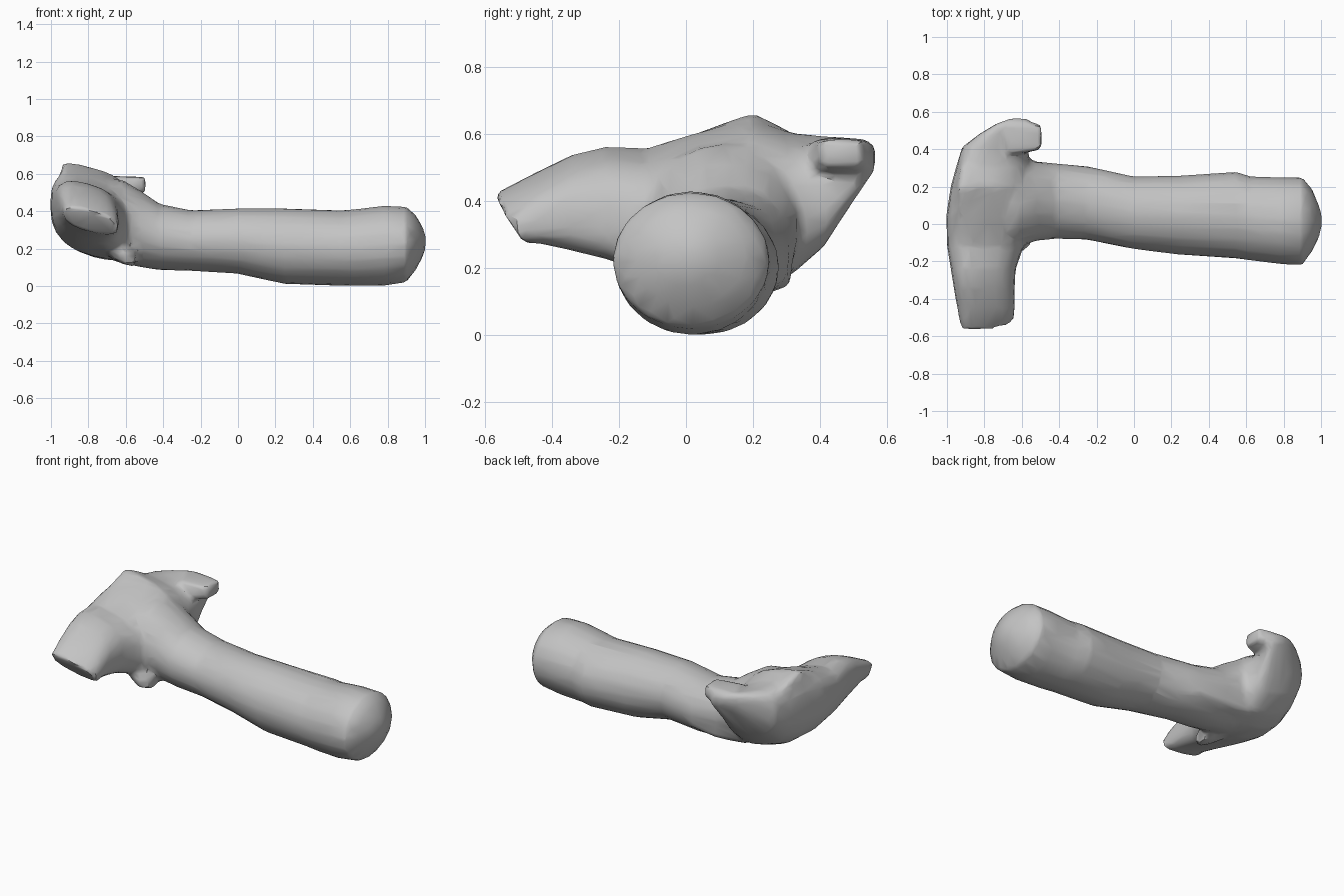
import bpy, bmesh, math

cube = bpy.data.objects.get("Cube")
if cube:
    bpy.data.objects.remove(cube, do_unlink=True)

grey = bpy.data.materials.new("plain grey")
grey.use_nodes = True
colour = (0.55, 0.55, 0.55, 1)
grey.diffuse_color = colour
grey.node_tree.nodes["Principled BSDF"].inputs["Base Color"].default_value = colour


def loft(name, sections, place, power, sides=20):
    """Skin rounded sections (station, a0, a1, b0, b1) and cap both ends."""
    bm = bmesh.new()
    rings = []
    for station, a0, a1, b0, b1 in sections:
        ring = []
        for i in range(sides):
            t = math.tau * i / sides
            c, s = math.cos(t), math.sin(t)
            a = math.copysign(abs(c) ** power, c) * (a1 - a0) / 2
            b = math.copysign(abs(s) ** power, s) * (b1 - b0) / 2
            ring.append(bm.verts.new(place(station, (a0 + a1) / 2, a, (b0 + b1) / 2, b)))
        rings.append(ring)
    for r, q in zip(rings, rings[1:]):
        for i in range(sides):
            j = (i + 1) % sides
            bm.faces.new((r[i], r[j], q[j], q[i]))
    bm.faces.new(rings[0])
    bm.faces.new(rings[-1])
    bmesh.ops.recalc_face_normals(bm, faces=bm.faces)
    mesh = bpy.data.meshes.new(name)
    bm.to_mesh(mesh)
    bm.free()
    mesh.materials.append(grey)
    obj = bpy.data.objects.new(name, mesh)
    bpy.context.collection.objects.link(obj)
    return obj


def along_x(x, cy, a, cz, b):
    return (x, cy + a, cz + b)


# Head sections slant down towards the handle; the striking end tilts
def along_head(y, cx, a, cz, b):
    tilt = 0.12 * a - 0.7 * b if y < -.5 else 0
    return (cx + a, y + tilt, cz + b - 0.27 * a)


# Handle: x, then y range and z range
handle = loft("handle", [
    (-.78, -.18, .38, .18, .57),
    (-.62, -.12, .36, .12, .57),
    (-.52, -.09, .335, .10, .51),
    (-.42, -.08, .325, .085, .44),
    (-.25, -.085, .31, .08, .405),
    (0, -.135, .255, .065, .415),
    (.25, -.165, .26, .01, .415),
    (.55, -.185, .28, 0, .405),
    (.62, -.195, .255, 0, .41),
    (.78, -.215, .25, 0, .43),
    (.90, -.22, .25, .02, .425),
    (.95, -.15, .19, .085, .38),
    (.985, -.08, .11, .15, .32),
    (1.003, -.02, .06, .2, .27),
], along_x, 1.0)

# Head: y, then x range and z range
head = loft("head", [
    (-.525, -.93, -.64, .285, .405),
    (-.45, -.945, -.637, .29, .47),
    (-.34, -.965, -.637, .265, .525),
    (-.24, -.98, -.632, .24, .55),
    (-.12, -1.0, -.59, .205, .54),
    (.04, -1.005, -.55, .16, .59),
    (.2, -.98, -.54, .15, .63),
    (.31, -.95, -.55, .19, .59),
    (.41, -.92, -.57, .275, .58),
    (.48, -.83, -.57, .38, .58),
    (.535, -.74, -.56, .46, .58),
    (.565, -.66, -.56, .50, .56),
], along_head, 0.75)

# Pointed ridge along the outer top edge of the head
crest = loft("crest", [
    (-.08, -.95, -.72, .46, .54),
    (.06, -.95, -.72, .50, .595),
    (.2, -.945, -.70, .53, .645),
    (.32, -.93, -.66, .50, .58),
], along_head, 0.5, 12)

# Blunt stub on the back upper corner of the head
stub = loft("stub", [
    (-.68, .37, .55, .47, .59),
    (-.57, .38, .55, .485, .585),
    (-.495, .40, .53, .50, .585),
], along_x, 0.4, 12)

# Square lower back edge where the handle meets the head
heel = loft("heel", [
    (-.62, .08, .312, .14, .36),
    (-.42, .10, .318, .13, .32),
    (-.24, .12, .305, .15, .30),
], along_x, 0.45, 12)

# Small ragged lump under the front of the joint
lump = loft("lump", [
    (-.68, -.13, .02, .15, .25),
    (-.60, -.15, .02, .11, .22),
    (-.55, -.11, 0, .105, .18),
], along_x, 0.6, 12)

# Fuse the parts into one softly blended body
bpy.ops.object.select_all(action="DESELECT")
for part in (handle, head, crest, stub, heel, lump):
    part.select_set(True)
bpy.context.view_layer.objects.active = handle
bpy.ops.object.join()
handle.name = "hammer_body"
remesh = handle.modifiers.new("fuse", "REMESH")
remesh.mode = "VOXEL"
remesh.voxel_size = 0.018
smooth = handle.modifiers.new("soften", "SMOOTH")
smooth.factor = 0.5
smooth.iterations = 4
reduce = handle.modifiers.new("facets", "DECIMATE")
reduce.ratio = 0.08
for modifier in list(handle.modifiers):
    bpy.ops.object.modifier_apply(modifier=modifier.name)
bpy.ops.object.shade_smooth_by_angle(angle=math.radians(35))
